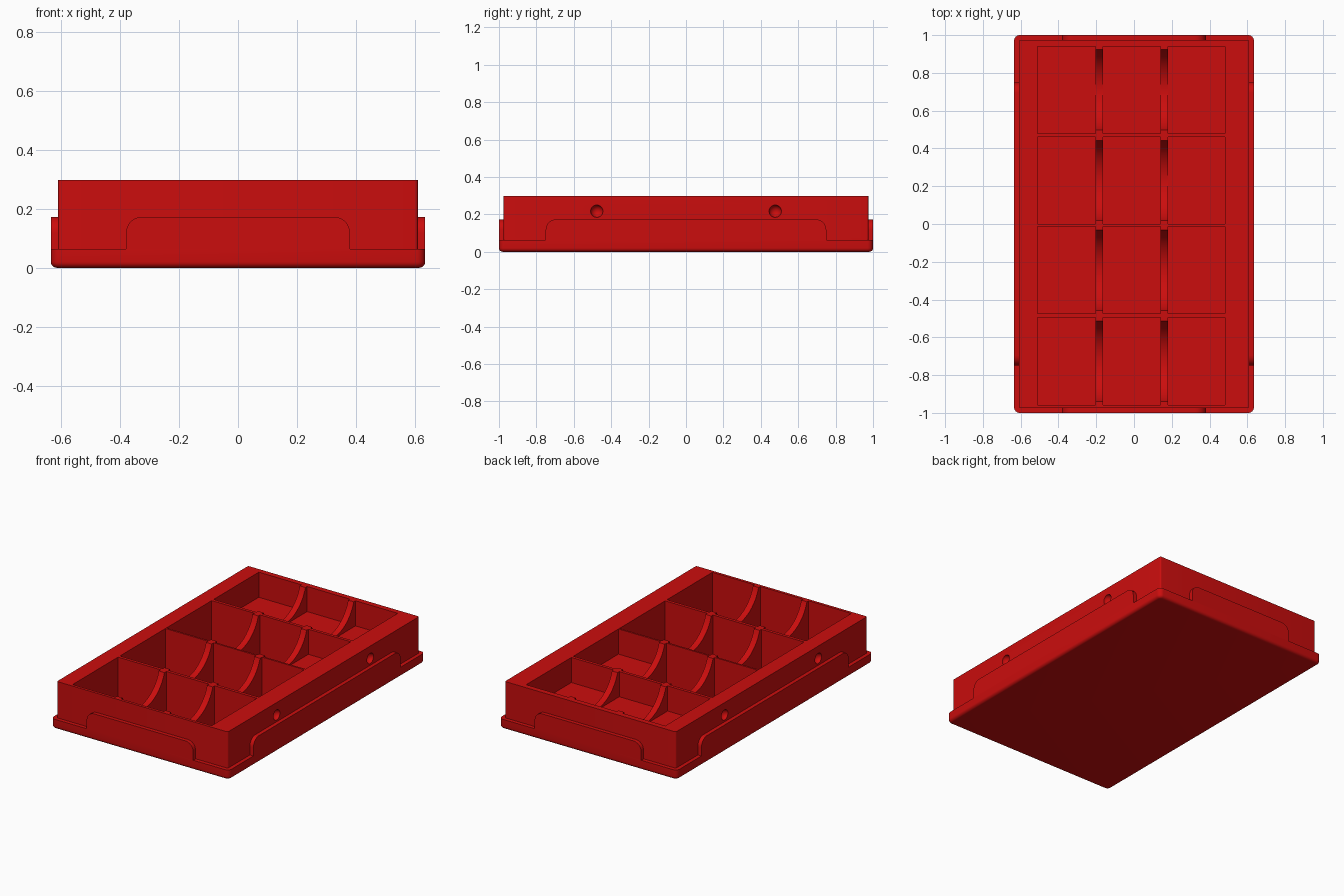
import bpy, bmesh, math
from mathutils import Matrix, Vector

if "Cube" in bpy.data.objects:
    bpy.data.objects.remove(bpy.data.objects["Cube"])

red = bpy.data.materials.new("red plastic")
red.diffuse_color = (0.6, 0.004, 0.004, 1)
red.use_nodes = True
red.node_tree.nodes["Principled BSDF"].inputs["Base Color"].default_value = red.diffuse_color

HX, HY = 0.635, 1.0          # base half sizes
BX, BY = 0.61, 0.975         # tray body half sizes
LEDGE, TAB, TOP = 0.063, 0.173, 0.297


def finish(bm, name):
    bmesh.ops.recalc_face_normals(bm, faces=bm.faces)
    me = bpy.data.meshes.new(name)
    bm.to_mesh(me)
    bm.free()
    me.materials.append(red)
    ob = bpy.data.objects.new(name, me)
    bpy.context.collection.objects.link(ob)
    return ob


def add_box(bm, lo, hi):
    lo, hi = Vector(lo), Vector(hi)
    mat = Matrix.Translation((lo + hi) / 2) @ Matrix.Diagonal((*(hi - lo), 1))
    bmesh.ops.create_cube(bm, size=1, matrix=mat)


def rounded_box(name, hx, hy, z0, z1, r, bottom=0):
    bm = bmesh.new()
    add_box(bm, (-hx, -hy, z0), (hx, hy, z1))
    up = [e for e in bm.edges if abs(e.verts[0].co.z - e.verts[1].co.z) > 1e-4]
    bmesh.ops.bevel(bm, geom=up, offset=r, segments=6, profile=0.5, affect='EDGES')
    if bottom:
        low = [e for e in bm.edges if all(v.co.z < z0 + 1e-5 for v in e.verts)]
        bmesh.ops.bevel(bm, geom=low, offset=bottom, segments=5, profile=0.5,
                        affect='EDGES')
    return finish(bm, name)


def select(ob):
    bpy.ops.object.select_all(action='DESELECT')
    ob.select_set(True)
    bpy.context.view_layer.objects.active = ob


def cut(ob, cutter):
    select(ob)
    m = ob.modifiers.new("cut", 'BOOLEAN')
    m.operation, m.solver, m.object = 'DIFFERENCE', 'EXACT', cutter
    bpy.ops.object.modifier_apply(modifier=m.name)


# Base plate and tray body
base = rounded_box("base_plate", HX, HY, 0, LEDGE, 0.03, 0.02)
body = rounded_box("tray_body", BX, BY, LEDGE, TOP, 0.01)

# Compartments: three columns by four rows, some with a raised floor
columns = [(-0.51, -0.205), (-0.165, 0.14), (0.18, 0.482)]
rows = [(0.48, 0.94), (0.0, 0.46), (-0.475, -0.012), (-0.957, -0.495)]
bm = bmesh.new()
for r, (y0, y1) in enumerate(rows):
    for c, (x0, x1) in enumerate(columns):
        raised = r == 0 or (r == 1 and c == 2)
        add_box(bm, (x0, y0, 0.135 if raised else 0.03), (x1, y1, 0.4))
pockets = finish(bm, "pocket_cutter")

# Round scoops that lower the dividers
bm = bmesh.new()
for x in (-0.185, 0.16):
    for y in (0.71, 0.23, -0.245, -0.727):
        mat = Matrix.Translation((x, y, 0.364)) @ Matrix.Rotation(math.pi / 2, 4, 'Y')
        bmesh.ops.create_cone(bm, cap_ends=True, segments=64, radius1=0.223,
                              radius2=0.223, depth=0.06, matrix=mat)
scoops = finish(bm, "scoop_cutter")

# Dimples on both long sides
bm = bmesh.new()
for x in (-BX, BX):
    for y in (-0.477, 0.477):
        bmesh.ops.create_uvsphere(bm, u_segments=24, v_segments=14, radius=0.033,
                                  matrix=Matrix.Translation((x, y, 0.217)))
dimples = finish(bm, "dimple_cutter")

for cutter in (pockets, scoops, dimples):
    cut(body, cutter)
cut(base, pockets)
for cutter in (pockets, scoops, dimples):
    bpy.data.objects.remove(cutter)


# Raised tabs with rounded upper corners, one on each side
def tab(name, half, inner, outer, turn):
    r = 0.055
    arc = [(half - r + r * math.cos(a), TAB - r + r * math.sin(a))
           for a in (i * math.pi / 16 for i in range(9))]
    outline = [(half, LEDGE)] + arc + [(-u, z) for u, z in reversed(arc)] + [(-half, LEDGE)]
    bm = bmesh.new()
    face = bm.faces.new([bm.verts.new((u, -outer, z)) for u, z in outline])
    ext = bmesh.ops.extrude_face_region(bm, geom=[face])
    moved = [g for g in ext["geom"] if isinstance(g, bmesh.types.BMVert)]
    bmesh.ops.translate(bm, verts=moved, vec=(0, outer - inner, 0))
    bm.transform(Matrix.Rotation(turn, 4, 'Z'))
    return finish(bm, name)


parts = [base, body,
         tab("front_tab", 0.38, BY - 0.005, HY, 0),
         tab("back_tab", 0.38, BY - 0.005, HY, math.pi),
         tab("right_tab", 0.75, BX - 0.005, HX, math.pi / 2),
         tab("left_tab", 0.75, BX - 0.005, HX, -math.pi / 2)]

for ob in parts:
    select(ob)
    bpy.ops.object.shade_smooth_by_angle(angle=math.radians(30))
